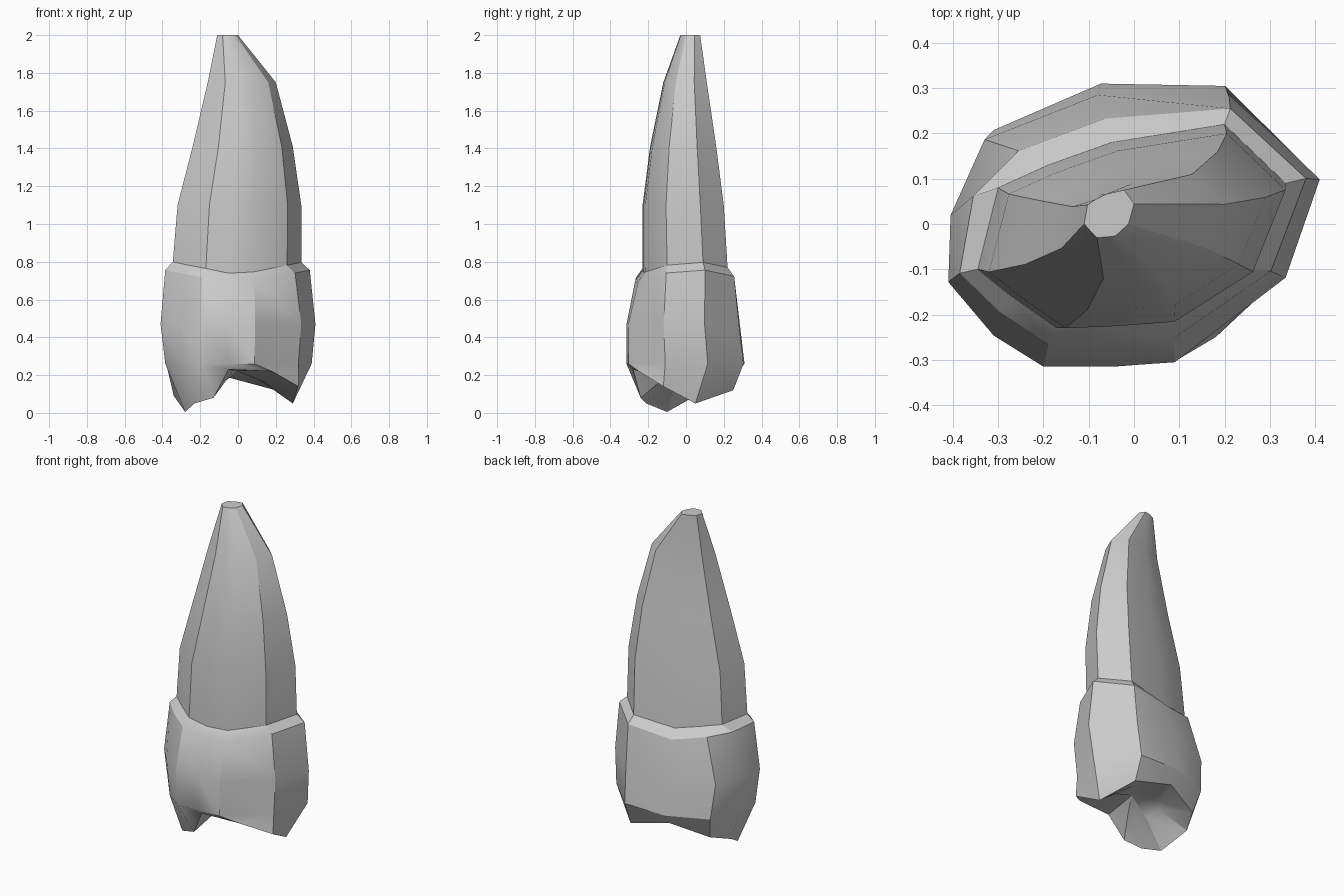
import bpy
import bmesh
import math
from mathutils import Vector

default_cube = bpy.data.objects.get("Cube")
if default_cube:
    bpy.data.objects.remove(default_cube, do_unlink=True)

# Outlines of the root and the crown, going round with matching corners
ROOT = [(-.345, -.1), (-.3, .08), (-.19, .13), (-.05, .18), (.2, .22), (.335, .09),
        (.26, -.1), (.08, -.215), (-.05, -.225), (-.17, -.23), (-.27, -.16)]
CROWN = [(-.41, -.12), (-.405, .03), (-.33, .2), (-.08, .3), (.21, .295), (.41, .11),
         (.335, -.11), (.09, -.3), (-.05, -.31), (-.2, -.31), (-.31, -.24)]

# Chewing edge with two cusps and a notch at the front
RIM = [(-.28, -.1, .005), (-.34, .05, .09), (-.28, .17, .13), (-.06, .25, .19),
       (.2, .25, .12), (.29, .05, .05), (.32, -.12, .14), (.18, -.25, .22),
       (-.05, -.28, .23), (-.13, -.24, .08), (-.23, -.21, .05)]


def fit(outline, left, right, front, back):
    """Stretch an outline so that it fills the given box."""
    xs = [p[0] for p in outline]
    ys = [p[1] for p in outline]

    def remap(value, values, low, high):
        share = (value - min(values)) / (max(values) - min(values))
        return low + (high - low) * share

    return [(remap(x, xs, left, right), remap(y, ys, front, back)) for x, y in outline]


def section(height, box, root_share, tilt=0.0):
    """One ring, blended between crown and root outline, raised at its sides."""
    mixed = [Vector(c).lerp(Vector(r), root_share) for c, r in zip(CROWN, ROOT)]
    return [Vector((x, y, height + tilt * abs(x))) for x, y in fit(mixed, *box)]


def make_material(name, value):
    material = bpy.data.materials.new(name)
    material.use_nodes = True
    colour = (value, value, value, 1)
    material.diffuse_color = colour
    shader = material.node_tree.nodes["Principled BSDF"]
    shader.inputs["Base Color"].default_value = colour
    return material


# Chewing surface: the edge slopes inward to a shallow pit
pit = Vector((0, -.02, .22))
rim = [Vector(p) for p in RIM]
hollow = []
for point in rim:
    inner = point.lerp(pit, .5)
    inner.z = point.z + (pit.z - point.z) * .65
    hollow.append(inner)

# Rings from the chewing surface up to the root tip
rings = [
    hollow,
    rim,
    section(.26, (-.385, .39, -.315, .31), 0),
    section(.47, (-.41, .41, -.315, .285), 0),
    section(.68, (-.385, .38, -.265, .255), .6, .2),
    section(.73, (-.345, .335, -.23, .22), 1, .2),
    section(1.1, (-.32, .335, -.23, .2), 1),
    section(1.41, (-.24, .29, -.19, .16), 1),
    section(1.75, (-.16, .2, -.12, .11), 1),
    section(2, (-.11, 0, -.03, .075), 1),
]

bm = bmesh.new()
loops = [[bm.verts.new(p) for p in ring] for ring in rings]
count = len(RIM)

# Walls between neighbouring rings
for lower, upper in zip(loops, loops[1:]):
    for i in range(count):
        j = (i + 1) % count
        bm.faces.new((lower[i], lower[j], upper[j], upper[i]))

# Pit fan and flat root tip
centre = bm.verts.new(pit)
for i in range(count):
    bm.faces.new((loops[0][i], loops[0][(i + 1) % count], centre))
bm.faces.new(loops[-1])
bmesh.ops.recalc_face_normals(bm, faces=bm.faces)

mesh = bpy.data.meshes.new("tooth")
bm.to_mesh(mesh)
bm.free()
mesh.materials.append(make_material("pale grey", .6))
tooth = bpy.data.objects.new("tooth", mesh)
bpy.context.collection.objects.link(tooth)

# Soft facets with sharp ridges
bpy.ops.object.select_all(action="DESELECT")
tooth.select_set(True)
bpy.context.view_layer.objects.active = tooth
bpy.ops.object.shade_smooth_by_angle(angle=math.radians(30))
